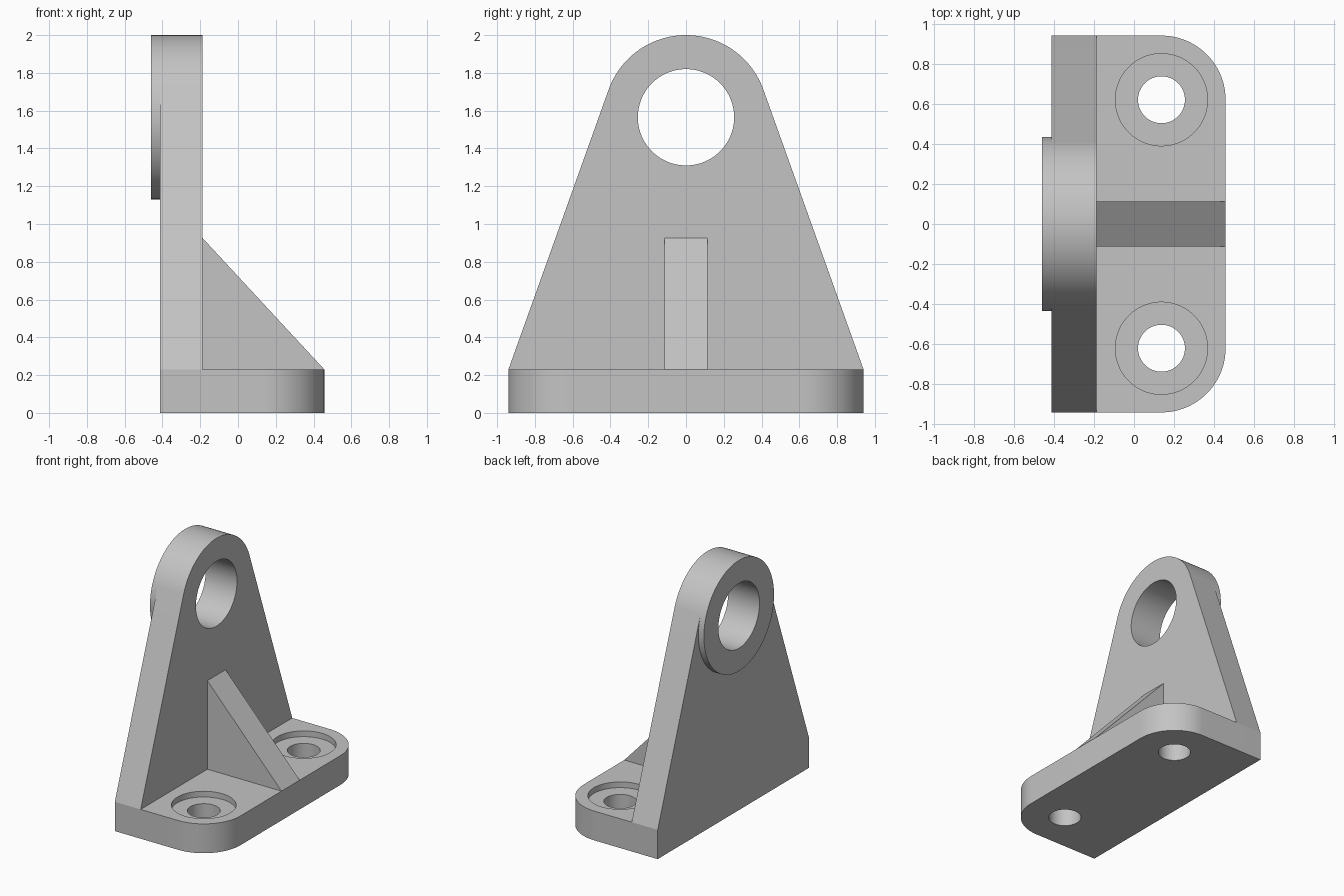
import bpy, bmesh
from math import sin, cos, pi, atan2, acos, hypot, radians
from mathutils import Vector

if "Cube" in bpy.data.objects:
    bpy.data.objects.remove(bpy.data.objects["Cube"])

# Main dimensions
BACK, FACE, FRONT = -0.412, -0.187, 0.457   # x of upright back, upright face, base edge
BOSS_BACK = -0.46
HALF, BASE_H, CORNER = 0.94, 0.23, 0.32
EYE_Z, EYE_R, BORE_R = 1.565, 0.435, 0.255
BOLT_X, BOLT_Y = FRONT - CORNER, HALF - CORNER
BOLT_R, SINK_R, SINK_DEPTH = 0.117, 0.23, 0.045

grey = bpy.data.materials.new("plain grey")
grey.use_nodes = True
colour = (0.55, 0.55, 0.55, 1)
grey.diffuse_color = colour
grey.node_tree.nodes["Principled BSDF"].inputs["Base Color"].default_value = colour


def arc(cx, cy, r, start, end, steps):
    return [(cx + r * cos(start + (end - start) * i / steps),
             cy + r * sin(start + (end - start) * i / steps)) for i in range(steps + 1)]


def circle(cx, cy, r):
    return arc(cx, cy, r, 0, 2 * pi, 96)[:-1]


def prism(name, profile, axis, low, high):
    """Extrude a 2D outline along x, y or z."""
    place = {"x": lambda a, b: (low, a, b),
             "y": lambda a, b: (a, low, b),
             "z": lambda a, b: (a, b, low)}[axis]
    bm = bmesh.new()
    face = bm.faces.new([bm.verts.new(place(a, b)) for a, b in profile])
    moved = bmesh.ops.extrude_face_region(bm, geom=[face])["geom"]
    shift = Vector([(high - low) * (axis == k) for k in "xyz"])
    bmesh.ops.translate(bm, vec=shift, verts=[v for v in moved if isinstance(v, bmesh.types.BMVert)])
    bmesh.ops.recalc_face_normals(bm, faces=bm.faces)
    mesh = bpy.data.meshes.new(name)
    bm.to_mesh(mesh)
    bm.free()
    mesh.materials.append(grey)
    obj = bpy.data.objects.new(name, mesh)
    bpy.context.collection.objects.link(obj)
    return obj


def activate(obj):
    bpy.ops.object.select_all(action="DESELECT")
    obj.select_set(True)
    bpy.context.view_layer.objects.active = obj


def cut(obj, cutter):
    activate(obj)
    mod = obj.modifiers.new("cut", "BOOLEAN")
    mod.operation, mod.solver, mod.object = "DIFFERENCE", "EXACT", cutter
    bpy.ops.object.modifier_apply(modifier=mod.name)


# Base with two rounded front corners
outline = ([(BACK, -HALF)] + arc(BOLT_X, -BOLT_Y, CORNER, -pi / 2, 0, 24)
           + arc(BOLT_X, BOLT_Y, CORNER, 0, pi / 2, 24) + [(BACK, HALF)])
base = prism("base", outline, "z", 0, BASE_H)

# Upright tapering tangentially into the rounded eye
drop = BASE_H - EYE_Z
tangent = atan2(drop, HALF) + acos(EYE_R / hypot(HALF, drop))
crown = arc(0, EYE_Z, EYE_R, tangent, pi - tangent, 64)
upright = prism("upright", [(-HALF, BASE_H), (HALF, BASE_H)] + crown, "x", BACK, FACE)

# Raised boss around the eye on the back
lower = arc(0, EYE_Z, EYE_R, pi - tangent, 2 * pi + tangent, 96)[1:-1]
boss = prism("eye_boss", crown + lower, "x", BOSS_BACK, BACK)

# Triangular stiffening rib
rib = prism("rib", [(FACE, BASE_H), (FRONT, BASE_H), (FACE, 0.925)], "y", -0.113, 0.113)

# Bolt holes with shallow counterbores, and the eye bore
cutters = []
for side in (-1, 1):
    for r, bottom in ((BOLT_R, -0.1), (SINK_R, BASE_H - SINK_DEPTH)):
        cutter = prism("bolt_cutter", circle(BOLT_X, side * BOLT_Y, r), "z", bottom, BASE_H + 0.1)
        cut(base, cutter)
        cutters.append(cutter)
bore = prism("bore_cutter", circle(0, EYE_Z, BORE_R), "x", -0.6, 0)
cut(upright, bore)
cut(boss, bore)
for cutter in cutters + [bore]:
    bpy.data.objects.remove(cutter)

# Smooth curved walls, crisp edges
for obj in (base, upright, boss, rib):
    activate(obj)
    bpy.ops.object.shade_smooth_by_angle(angle=radians(15))
